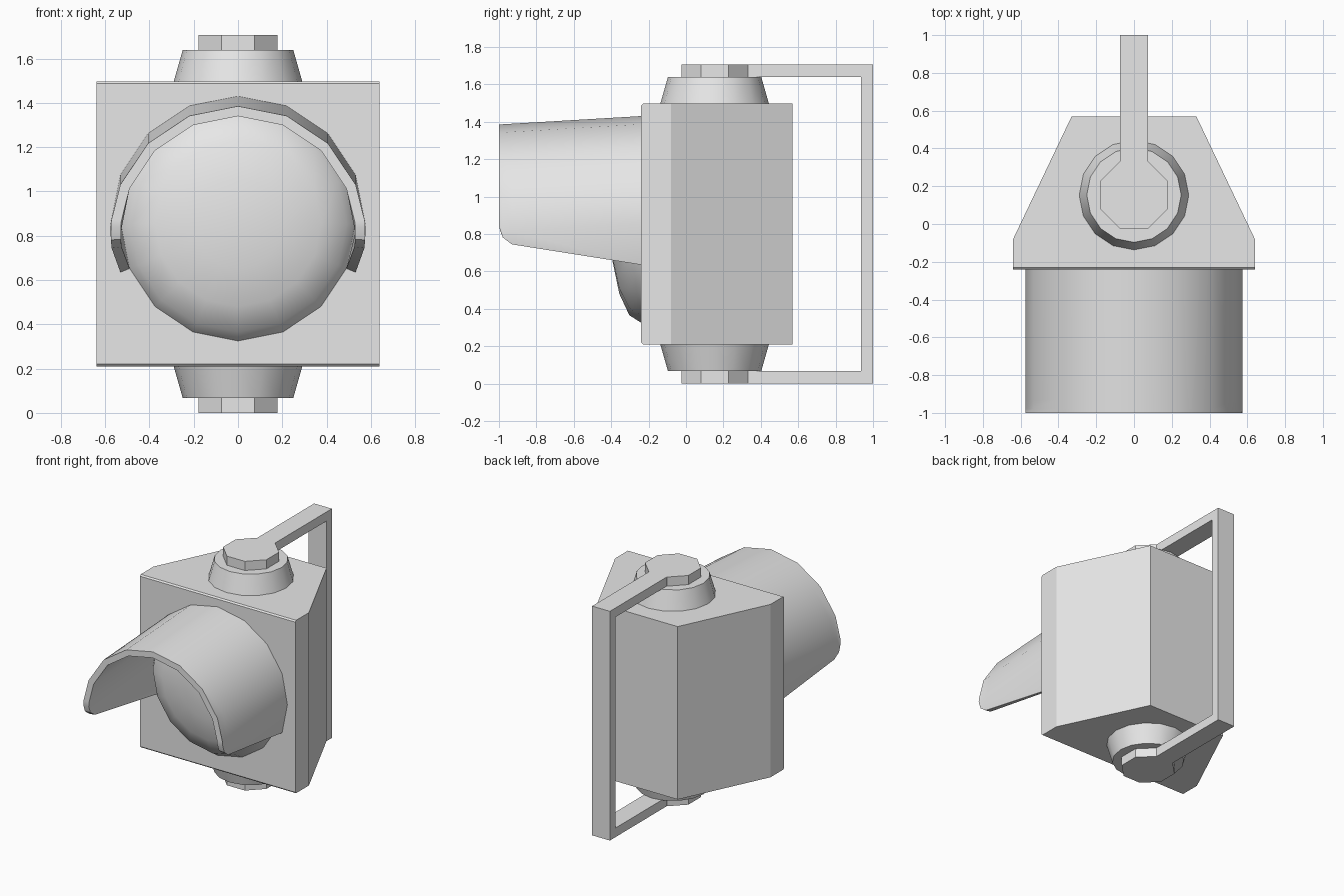
import bpy, bmesh
from math import sin, cos, pi, radians
from mathutils import Vector, Matrix

cube = bpy.data.objects.get("Cube")
if cube:
    bpy.data.objects.remove(cube, do_unlink=True)

grey = bpy.data.materials.new("light_grey")
grey.use_nodes = True
grey.diffuse_color = (0.8, 0.8, 0.8, 1)
grey.node_tree.nodes["Principled BSDF"].inputs["Base Color"].default_value = (0.8, 0.8, 0.8, 1)

MID = 0.853      # mid height of the whole lamp
PIVOT = 0.153    # y of the vertical pivot axis
FRONT = -0.24    # y of the housing front


def finish(name, bm, smooth=None):
    bmesh.ops.recalc_face_normals(bm, faces=bm.faces)
    mesh = bpy.data.meshes.new(name)
    bm.to_mesh(mesh)
    bm.free()
    mesh.materials.append(grey)
    obj = bpy.data.objects.new(name, mesh)
    bpy.context.collection.objects.link(obj)
    if smooth:
        bpy.ops.object.select_all(action='DESELECT')
        obj.select_set(True)
        bpy.context.view_layer.objects.active = obj
        bpy.ops.object.shade_smooth_by_angle(angle=radians(smooth))
    return obj


def extrude(points, direction):
    bm = bmesh.new()
    face = bm.faces.new([bm.verts.new(p) for p in points])
    ext = bmesh.ops.extrude_face_region(bm, geom=[face])
    moved = [g for g in ext["geom"] if isinstance(g, bmesh.types.BMVert)]
    bmesh.ops.translate(bm, verts=moved, vec=direction)
    return bm


def frustum(name, sides, r_inner, r_outer, z_inner, z_outer, turn=0):
    # z values are distances from mid height, signed for the upper or lower end
    bm = bmesh.new()
    rings = []
    for r, z in ((r_inner, z_inner), (r_outer, z_outer)):
        angles = [turn + 2 * pi * i / sides for i in range(sides)]
        rings.append([bm.verts.new((r * cos(a), PIVOT + r * sin(a), MID + z)) for a in angles])
        bm.faces.new(rings[-1])
    for i in range(sides):
        j = (i + 1) % sides
        bm.faces.new((rings[0][i], rings[0][j], rings[1][j], rings[1][i]))
    finish(name, bm, 30)


# Housing: tapered toward the back, with the long front edges chamfered
half = [(0.64, FRONT), (0.64, -0.08), (0.33, 0.57)]
outline = half + [(-x, y) for x, y in reversed(half)]
bm = extrude([(x, y, 0.21) for x, y in outline], Vector((0, 0, 1.287)))
long_edges = [e for e in bm.edges if all(abs(v.co.y - FRONT) < 0.001 for v in e.verts)
              and abs(e.verts[0].co.z - e.verts[1].co.z) < 0.001]
bmesh.ops.bevel(bm, geom=long_edges, offset=0.01, segments=1, affect='EDGES')
finish("housing", bm)

# Collars and octagonal pivots at both ends
for side, s in (("upper", 1), ("lower", -1)):
    frustum(side + "_collar", 16, 0.29, 0.25, s * 0.644, s * 0.785)
    frustum(side + "_pivot", 8, 0.193, 0.193, s * 0.785, s * 0.853, pi / 8)

# Mounting bracket: square C reaching behind the housing
outer = [(0.331, 0.853), (1.0, 0.853)]
inner = [(0.935, 0.785), (0.331, 0.785)]
profile = ([(y, z) for y, z in outer] + [(y, -z) for y, z in reversed(outer)]
           + [(y, -z) for y, z in reversed(inner)] + inner)
finish("bracket", extrude([(-0.073, y, MID + z) for y, z in profile], Vector((0.146, 0, 0))))

# Lens: shallow dome
bm = bmesh.new()
bmesh.ops.create_uvsphere(bm, u_segments=16, v_segments=8, radius=1)
bmesh.ops.bisect_plane(bm, geom=bm.verts[:] + bm.edges[:] + bm.faces[:], dist=0.001,
                       plane_co=(0, 0, 0), plane_no=(0, 0, 1), clear_inner=True)
place = (Matrix.Translation((0, FRONT, 0.855)) @ Matrix.Rotation(pi / 2, 4, 'X')
         @ Matrix.Diagonal((0.53, 0.53, 0.165, 1)))
bmesh.ops.transform(bm, matrix=place, verts=bm.verts)
finish("lens", bm, 40)

# Visor: drooping open hood, its lower edge rising toward a rounded tip
stations = [(FRONT, -22.5), (-0.93, -7), (-0.98, -3), (-1.0, 3)]
bm = bmesh.new()
shells = []
for radius in (0.575, 0.53):
    rows = []
    for y, low in stations:
        centre = 0.855 - 0.045 * (FRONT - y) / 0.76
        start = [low, max(0, low + 3)] + [22.5, 45, 67.5]
        angles = start + [90] + [180 - a for a in reversed(start)]
        rows.append([bm.verts.new((radius * cos(radians(a)), y, centre + radius * sin(radians(a))))
                     for a in angles])
    shells.append(rows)
last = len(shells[0][0]) - 1
for rows in shells:
    for a, b in zip(rows, rows[1:]):
        for i in range(last):
            bm.faces.new((a[i], a[i + 1], b[i + 1], b[i]))
out, inn = shells
for k in (0, len(stations) - 1):          # rear and front rims
    for i in range(last):
        bm.faces.new((out[k][i], out[k][i + 1], inn[k][i + 1], inn[k][i]))
for k in range(len(stations) - 1):        # lower edges
    for i in (0, last):
        bm.faces.new((out[k][i], out[k + 1][i], inn[k + 1][i], inn[k][i]))
finish("visor", bm, 30)
